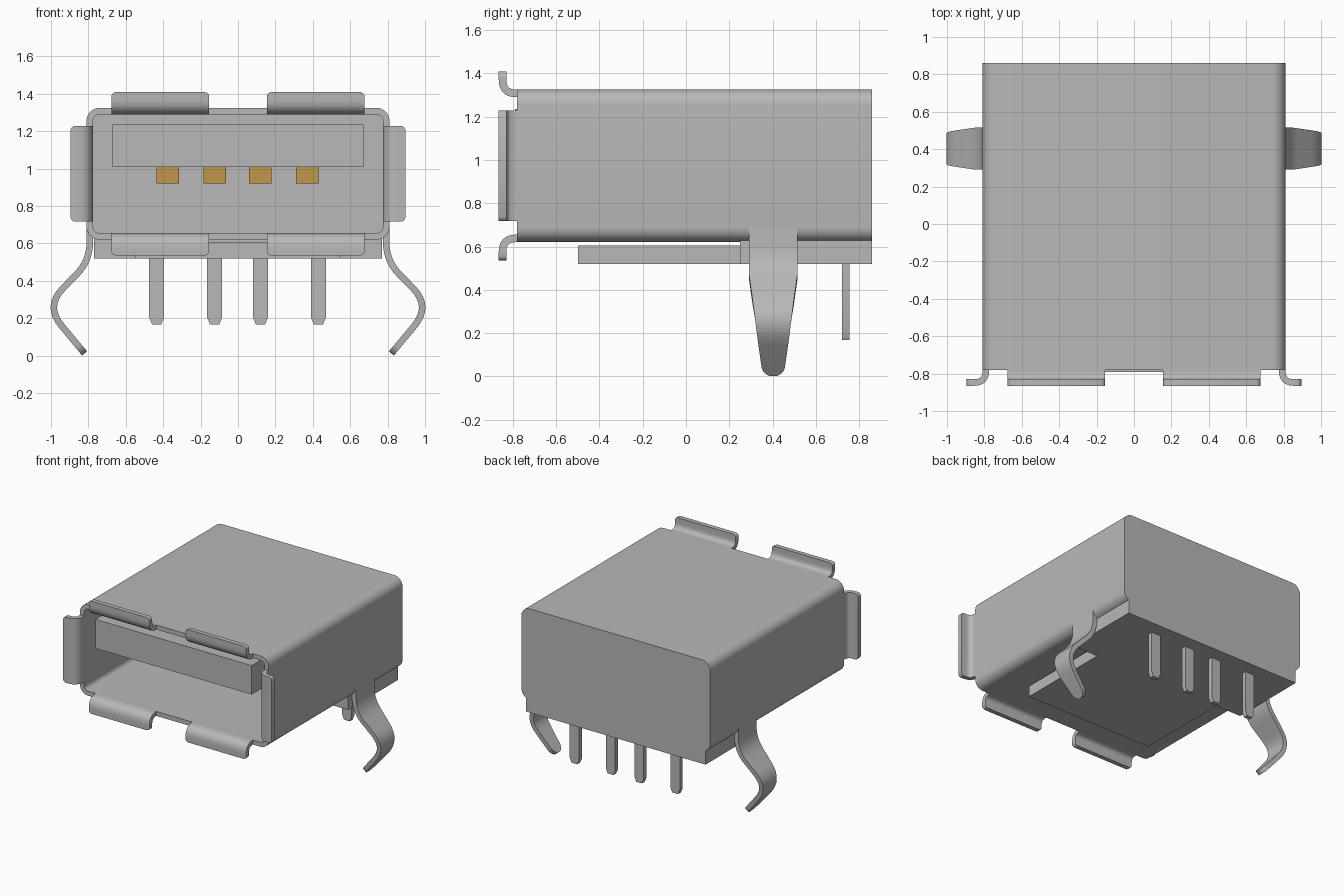
import bpy, bmesh, math
from mathutils import Vector

cube = bpy.data.objects.get("Cube")
if cube:
    bpy.data.objects.remove(cube, do_unlink=True)


def material(name, color):
    m = bpy.data.materials.new(name)
    m.use_nodes = True
    m.diffuse_color = color
    m.node_tree.nodes["Principled BSDF"].inputs["Base Color"].default_value = color
    return m


metal = material("grey_metal", (0.48, 0.48, 0.48, 1))
gold = material("gold", (0.53, 0.31, 0.07, 1))
SHEET = 0.035
MID_Z = 0.9725


def finish(name, bm, mat=metal):
    bmesh.ops.recalc_face_normals(bm, faces=bm.faces)
    me = bpy.data.meshes.new(name)
    bm.to_mesh(me)
    bm.free()
    me.materials.append(mat)
    me.shade_smooth()
    me.set_sharp_from_angle(angle=math.radians(35))
    ob = bpy.data.objects.new(name, me)
    bpy.context.collection.objects.link(ob)
    return ob


def box(name, x, y, z, mat=metal):
    bm = bmesh.new()
    bmesh.ops.create_cube(bm, size=1)
    for v in bm.verts:
        v.co = [a + (b - a) * (c + 0.5) for (a, b), c in zip((x, y, z), v.co)]
    return finish(name, bm, mat)


def fillet(a, corner, b, d, n=8):
    """Points rounding a path corner, tangent at distance d."""
    a, c, b = Vector(a), Vector(corner), Vector(b)
    p, q = c + (a - c).normalized() * d, c + (b - c).normalized() * d
    return [p * (1 - t) ** 2 + c * 2 * t * (1 - t) + q * t * t
            for t in (i / n for i in range(n + 1))]


def strip(name, pts, half_widths, place, thick=SHEET):
    """Bent sheet along a 2D path; place maps (u, v, across) to 3D."""
    bm = bmesh.new()
    pts = [Vector(p) for p in pts]
    rings = []
    for i, (p, w) in enumerate(zip(pts, half_widths)):
        t = (pts[min(i + 1, len(pts) - 1)] - pts[max(i - 1, 0)]).normalized()
        n = Vector((-t.y, t.x)) * thick / 2
        rings.append([bm.verts.new(place(*(p + n * s), w * k))
                      for s, k in ((1, 1), (1, -1), (-1, -1), (-1, 1))])
    for a, b in zip(rings, rings[1:]):
        for i in range(4):
            j = (i + 1) % 4
            bm.faces.new((a[i], a[j], b[j], b[i]))
    bm.faces.new(rings[0])
    bm.faces.new(rings[-1])
    return finish(name, bm)


def rounded_loop(bm, hx, hz, r, y, n=8):
    """Rounded rectangle loop facing the front."""
    loop = []
    for k, (sx, sz) in enumerate(((1, 1), (-1, 1), (-1, -1), (1, -1))):
        for i in range(n + 1):
            a = math.pi / 2 * (k + i / n)
            loop.append(bm.verts.new((sx * (hx - r) + r * math.cos(a), y,
                                      MID_Z + sz * (hz - r) + r * math.sin(a))))
    return loop


# Shell: folded sheet box, open at the front
bm = bmesh.new()
loops = [rounded_loop(bm, 0.81, 0.3525, 0.07, 0.86),
         rounded_loop(bm, 0.81, 0.3525, 0.07, -0.78),
         rounded_loop(bm, 0.775, 0.3175, 0.035, -0.78),
         rounded_loop(bm, 0.775, 0.3175, 0.035, 0.825)]
for a, b in zip(loops, loops[1:]):
    for i in range(len(a)):
        j = (i + 1) % len(a)
        bm.faces.new((a[i], a[j], b[j], b[i]))
bm.faces.new(loops[0])
bm.faces.new(loops[-1])
finish("shell", bm)

# Curled flanges around the opening: u = depth, v = distance outward from the wall
curl = [(-0.75, 0)] + fillet((-0.75, 0), (-0.8475, 0), (-0.8475, 0.1), 0.062)
curl += [(-0.8475, v) for v in (0.085, 0.095, 0.102)]
trim = [0] * (len(curl) - 2) + [0.006, 0.02]


def flange(name, half, place):
    strip(name, curl, [half - t for t in trim], place)


for sx, side in ((1, "left"), (-1, "right")):
    for sz, level in ((1, "top"), (-1, "bottom")):
        flange(f"{level}_flange_{side}", 0.26,
               lambda u, v, w: (sx * 0.415 + w, u, MID_Z + sz * (0.335 + v)))
    flange(f"side_flange_{side}", 0.255,
           lambda u, v, w: (sx * (0.7925 + v), u, MID_Z + w))

# Spring legs: bent outward then back in, tapering to a round tip
top, knee, elbow, tip = (0.7925, 0.69), (0.7925, 0.507), (1.03, 0.264), (0.82, 0.012)
path = [Vector(top)] + fillet(top, knee, elbow, 0.1) + fillet(knee, elbow, tip, 0.135)
for z in (0.06, 0.045, 0.033, 0.022, 0.016, 0.012):
    path.append(Vector(tip).lerp(Vector(elbow), (z - 0.012) / 0.252))


def leg_half_width(z):
    if z > 0.06:
        return 0.055 + 0.057 * min(1, (z - 0.06) / 0.4)
    return 0.055 * math.sqrt(max(0.06, 1 - ((0.06 - z) / 0.049) ** 2))


for sx, side in ((1, "left"), (-1, "right")):
    strip(f"spring_leg_{side}", path, [leg_half_width(p.y) for p in path],
          lambda u, v, w: (sx * u, 0.403 + w, v))

# Housing: base, rear block and tongue
box("base_rear", (-0.77, 0.77), (0.25, 0.86), (0.52, 0.635))
box("base_front", (-0.55, 0.55), (-0.5, 0.26), (0.52, 0.605))
box("rear_block", (-0.775, 0.775), (0.25, 0.83), (0.655, 1.29))
box("tongue", (-0.67, 0.67), (-0.79, 0.26), (1.01, 1.235))

# Contacts under the tongue
for i, x in enumerate((-0.375, -0.125, 0.12, 0.37)):
    box(f"contact_{i + 1}", (x - 0.06, x + 0.06), (-0.6, 0.26), (0.92, 1.012), gold)

# Solder pins with tapered ends
for i, x in enumerate((-0.435, -0.125, 0.12, 0.43)):
    strip(f"pin_{i + 1}", [(0.737, 0.54), (0.737, 0.205), (0.737, 0.168)],
          [0.04, 0.04, 0.025], lambda u, v, w: (x + w, u, v))
